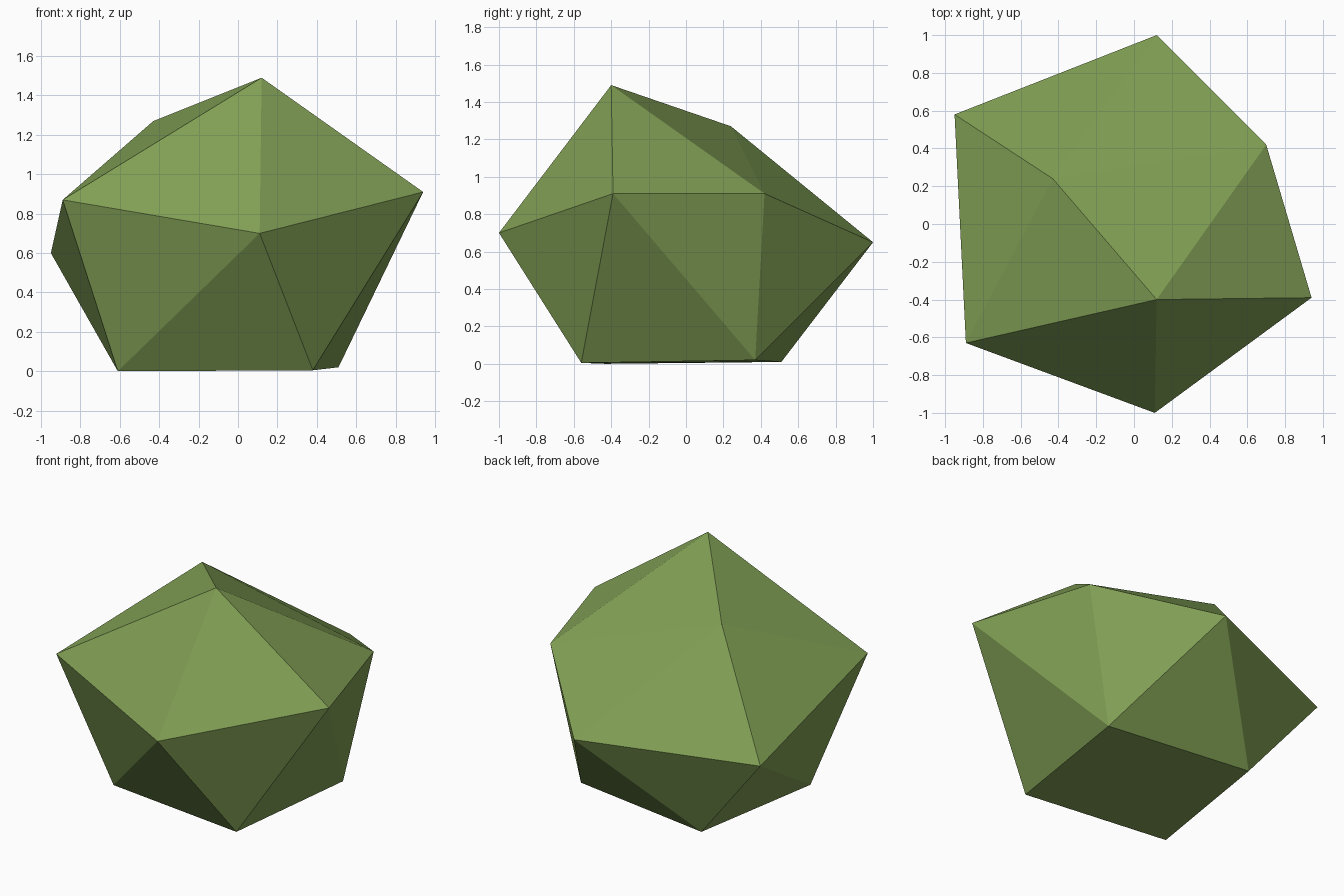
import bpy
import bmesh

cube = bpy.data.objects.get("Cube")
if cube:
    bpy.data.objects.remove(cube, do_unlink=True)

# Leaf green material
green = bpy.data.materials.new("leaf green")
green.use_nodes = True
colour = (0.22, 0.35, 0.09, 1.0)
green.diffuse_color = colour
green.node_tree.nodes["Principled BSDF"].inputs["Base Color"].default_value = colour

# Corners of the uneven twenty-sided clump, from the crown down
crown = [(0.12, -0.40, 1.49), (-0.43, 0.24, 1.27)]
shoulder = [(-0.89, -0.63, 0.87), (0.94, -0.39, 0.91), (0.70, 0.42, 0.91)]
waist = [(0.11, -1.0, 0.70), (0.12, 1.0, 0.65), (-0.95, 0.58, 0.60)]
base = [(-0.61, -0.43, 0.0), (0.38, -0.56, 0.005),
        (0.51, 0.37, 0.02), (-0.47, 0.51, 0.01)]

# Wrap the corners in flat triangles
bm = bmesh.new()
for corner in crown + shoulder + waist + base:
    bm.verts.new(corner)
bmesh.ops.convex_hull(bm, input=bm.verts[:])
bmesh.ops.recalc_face_normals(bm, faces=bm.faces[:])
for face in bm.faces:
    face.smooth = False

mesh = bpy.data.meshes.new("foliage_clump")
bm.to_mesh(mesh)
bm.free()
mesh.materials.append(green)
clump = bpy.data.objects.new("foliage_clump", mesh)
bpy.context.collection.objects.link(clump)
